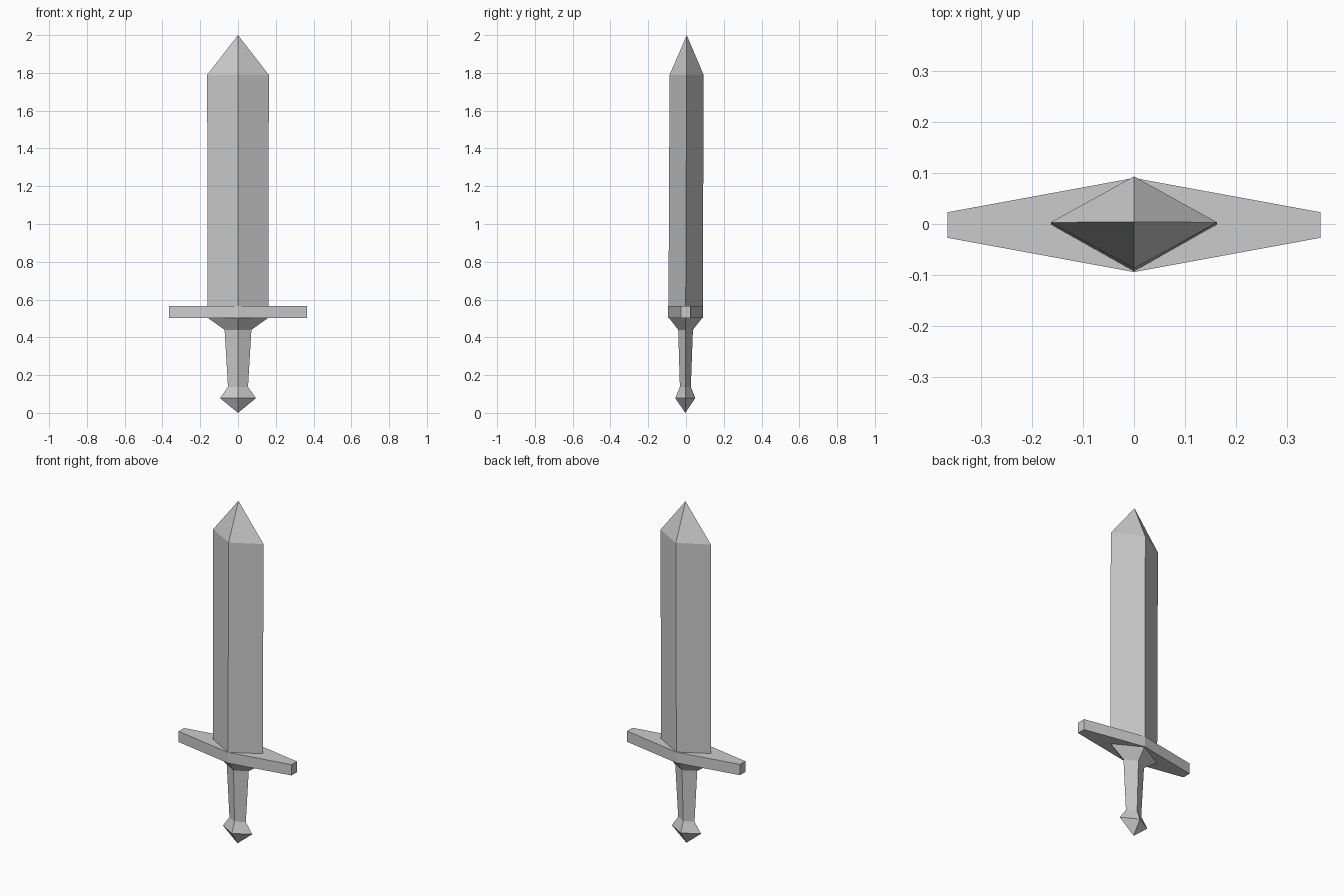
import bpy
import bmesh

if "Cube" in bpy.data.objects:
    bpy.data.objects.remove(bpy.data.objects["Cube"])


def lean(z):
    # the sword tilts very slightly backwards towards the tip
    return 0.004 * (z - 1)


def finish(name, bm):
    bmesh.ops.recalc_face_normals(bm, faces=bm.faces)
    mesh = bpy.data.meshes.new(name)
    bm.to_mesh(mesh)
    bm.free()
    obj = bpy.data.objects.new(name, mesh)
    bpy.context.collection.objects.link(obj)
    return obj


def diamond_loft(name, sections):
    """Loft diamond sections (z, half width, half depth); zero width makes a point."""
    bm = bmesh.new()
    rings = []
    for z, w, d in sections:
        pts = [(w, 0), (0, d), (-w, 0), (0, -d)] if w else [(0, 0)]
        rings.append([bm.verts.new((x, y + lean(z), z)) for x, y in pts])
    for a, b in zip(rings, rings[1:]):
        for i in range(4):
            j = (i + 1) % 4
            corners = [a[i % len(a)], a[j % len(a)], b[j % len(b)], b[i % len(b)]]
            bm.faces.new(list(dict.fromkeys(corners)))
    for ring in (rings[0], rings[-1]):
        if len(ring) == 4:
            bm.faces.new(ring)
    return finish(name, bm)


# Blade with a pyramid tip
diamond_loft("blade", [(0.56, 0.162, 0.091), (1.79, 0.163, 0.090), (2.0, 0, 0)])

# Crossguard: flat six-sided bar, tapering to both ends
bm = bmesh.new()
outline = [(0.365, -0.025), (0.365, 0.025), (0, 0.092),
           (-0.365, 0.025), (-0.365, -0.025), (0, -0.092)]
base = bm.faces.new([bm.verts.new((x, y + lean(0.5), 0.503)) for x, y in outline])
top = bmesh.ops.extrude_face_region(bm, geom=[base], use_keep_orig=True)
bmesh.ops.translate(bm, vec=(0, 0, 0.063),
                    verts=[v for v in top["geom"] if isinstance(v, bmesh.types.BMVert)])
finish("crossguard", bm)

# Grip flaring into the guard, with the pointed pommel below
diamond_loft("grip_and_pommel", [
    (0.0, 0, 0), (0.078, 0.095, 0.053), (0.138, 0.053, 0.029),
    (0.44, 0.071, 0.039), (0.505, 0.163, 0.090)])
